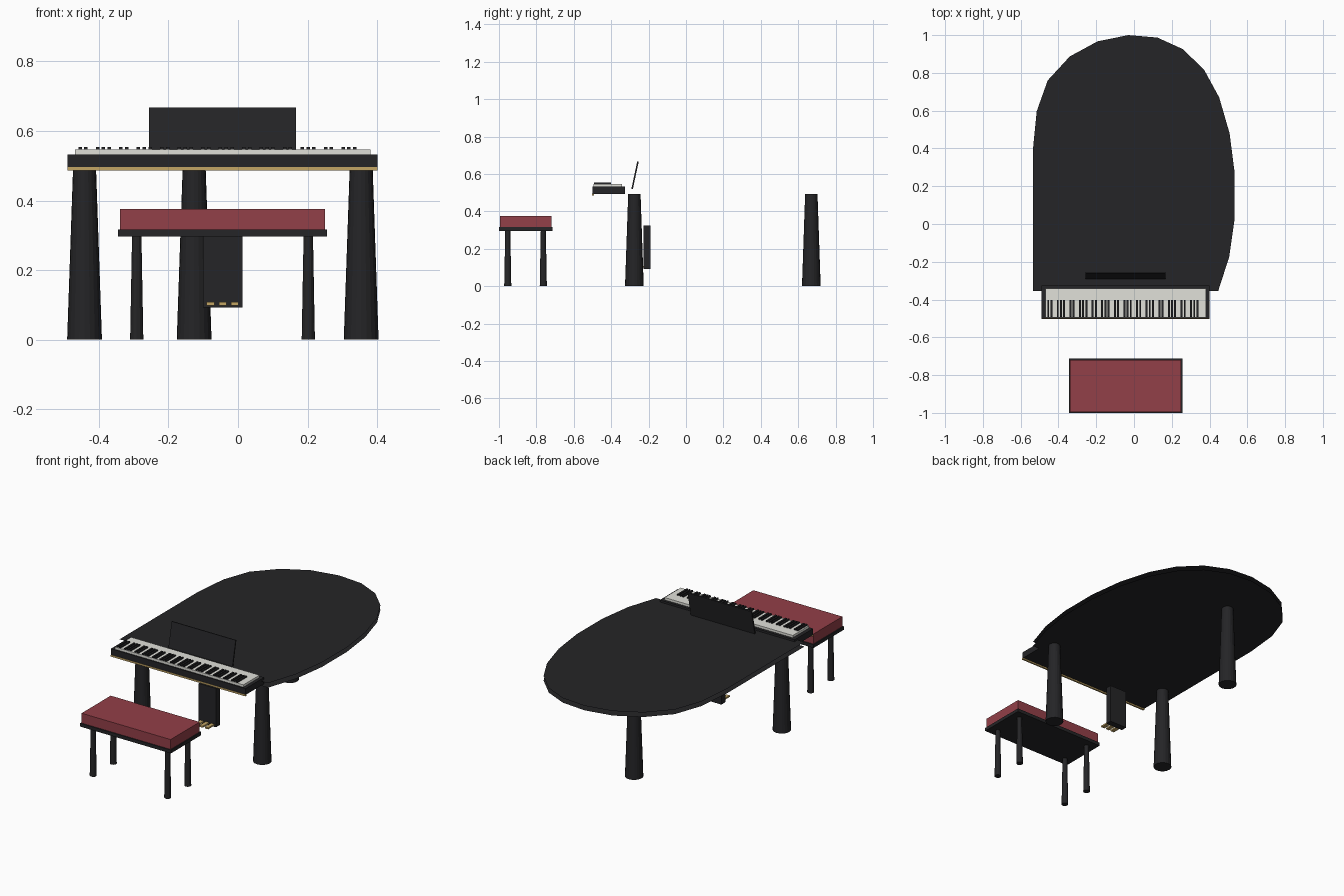
import bpy, bmesh, math

if "Cube" in bpy.data.objects:
    bpy.data.objects.remove(bpy.data.objects["Cube"])


def material(name, rgb):
    m = bpy.data.materials.new(name)
    m.diffuse_color = (*rgb, 1)
    m.use_nodes = True
    m.node_tree.nodes["Principled BSDF"].inputs["Base Color"].default_value = m.diffuse_color
    return m


BLACK = material("black_lacquer", (0.018, 0.018, 0.02))
IVORY = material("ivory", (0.75, 0.75, 0.70))
RED = material("red_leather", (0.29, 0.05, 0.065))
BRASS = material("brass", (0.55, 0.38, 0.13))


def finish(name, bm, mat):
    me = bpy.data.meshes.new(name)
    bm.to_mesh(me)
    bm.free()
    me.materials.append(mat)
    ob = bpy.data.objects.new(name, me)
    bpy.context.collection.objects.link(ob)
    return ob


def add_box(bm, x, y, z):
    vs = bmesh.ops.create_cube(bm, size=1)["verts"]
    for v in vs:
        v.co = [(a + b) / 2 + c * (b - a) for (a, b), c in zip((x, y, z), v.co)]


def boxes(name, specs, mat):
    bm = bmesh.new()
    for s in specs:
        add_box(bm, *s)
    return finish(name, bm, mat)


def tapered_leg(name, x, y, height, r_bottom, r_top, sides):
    bm = bmesh.new()
    bmesh.ops.create_cone(bm, cap_ends=True, segments=sides,
                          radius1=r_bottom, radius2=r_top, depth=height)
    bmesh.ops.translate(bm, vec=(x, y, height / 2), verts=bm.verts)
    return finish(name, bm, BLACK)


# Body: thin lid and bottom board sharing one rounded outline
OUTLINE = [(-0.536, -0.354), (0.446, -0.354), (0.504, -0.174), (0.533, 0.03),
           (0.533, 0.27), (0.506, 0.48), (0.451, 0.67), (0.372, 0.815),
           (0.26, 0.925), (0.124, 0.987), (-0.03, 1.0), (-0.193, 0.967),
           (-0.34, 0.887), (-0.457, 0.76), (-0.515, 0.597), (-0.536, 0.385)]
for name, z, up in (("lid", 0.52, True), ("bottom_board", 0.493, False)):
    bm = bmesh.new()
    verts = [bm.verts.new((x, y, z)) for x, y in OUTLINE]
    bm.faces.new(verts if up else verts[::-1])
    finish(name, bm, BLACK)

# Keyboard bed, brass trim and white keys
boxes("key_bed", [((-0.49, 0.401), (-0.501, -0.325), (0.494, 0.532))], BLACK)
boxes("brass_trim", [((-0.49, 0.401), (-0.503, -0.493), (0.486, 0.496))], BRASS)
boxes("white_keys", [((-0.468, 0.381), (-0.494, -0.341), (0.532, 0.546))], IVORY)

# Black keys: seven octaves in groups of two and three
KEY = 0.0168
black = []
for octave in range(7):
    for step in (0, 1, 3, 4, 5):
        cx = -0.454 + KEY * (7 * octave + step)
        black.append(((cx - 0.005, cx + 0.005), (-0.492, -0.402), (0.544, 0.554)))
boxes("black_keys", black, BLACK)

# Music stand, leaning back
stand = boxes("music_stand", [((-0.256, 0.167), (-0.004, 0.004), (0, 0.149))], BLACK)
stand.location = (0, -0.288, 0.52)
stand.rotation_euler.x = -math.radians(12)

# Piano legs
for name, x, y in (("front_left_leg", -0.441, -0.276),
                   ("front_right_leg", 0.354, -0.276),
                   ("back_leg", -0.126, 0.67)):
    tapered_leg(name, x, y, 0.494, 0.05, 0.033, 20)

# Pedal box and pedals
boxes("pedal_box", [((-0.101, 0.013), (-0.227, -0.19), (0.092, 0.324))], BLACK)
boxes("pedals", [((cx - 0.011, cx + 0.011), (-0.285, -0.22), (0.099, 0.108))
                 for cx in (-0.079, -0.044, -0.009)], BRASS)

# Bench
boxes("bench_frame", [((-0.345, 0.256), (-1.0, -0.713), (0.296, 0.316))], BLACK)
boxes("bench_cushion", [((-0.339, 0.25), (-0.994, -0.719), (0.316, 0.375))], RED)
for side, x in (("left", -0.291), ("right", 0.202)):
    for end, y in (("front", -0.953), ("back", -0.763)):
        tapered_leg(f"bench_{end}_{side}_leg", x, y, 0.298, 0.019, 0.0135, 12)
